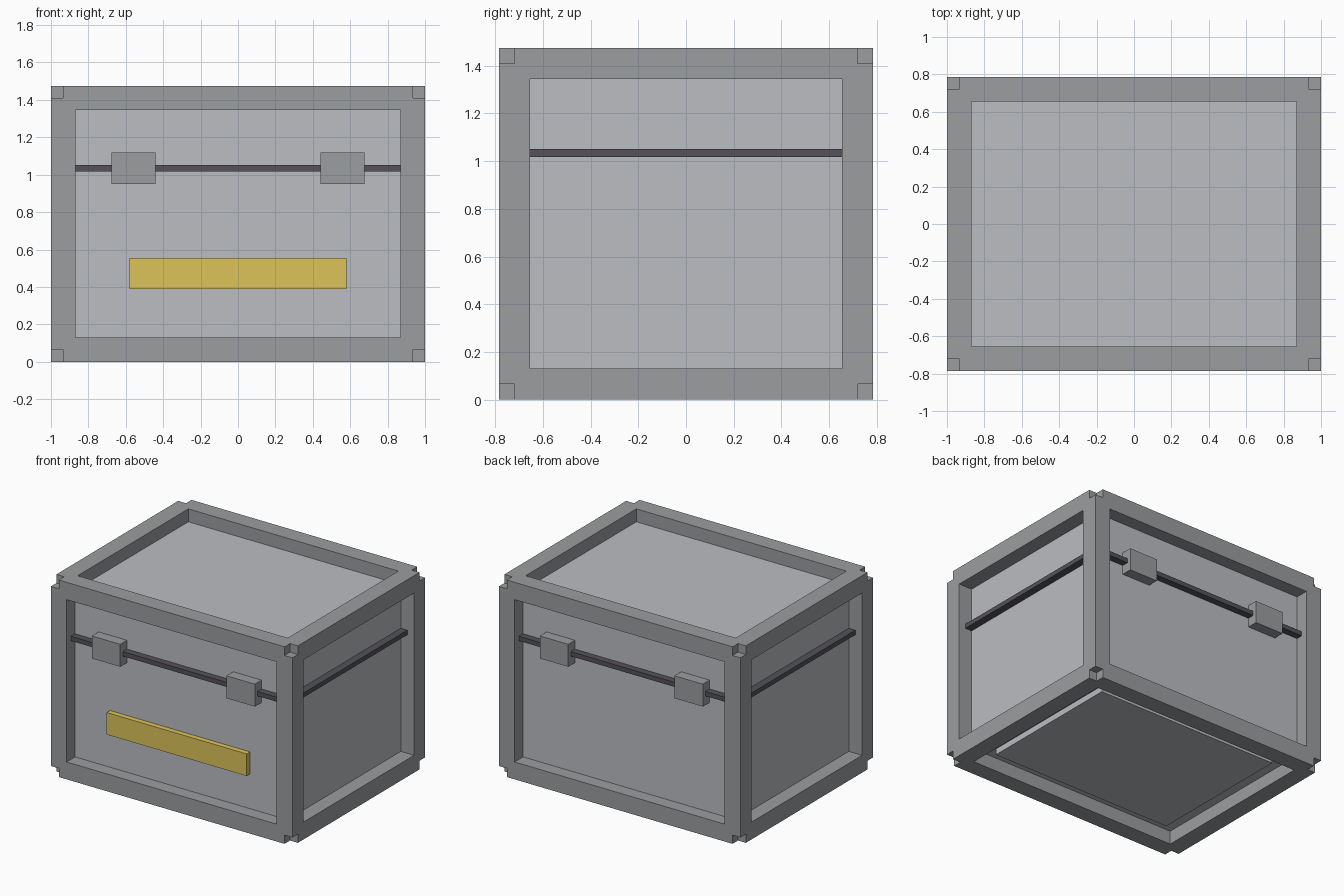
import bpy, bmesh
from itertools import product
from mathutils import Vector

if "Cube" in bpy.data.objects:
    bpy.data.objects.remove(bpy.data.objects["Cube"])

X, Y, H = 1.0, 0.785, 1.475     # outer half-width, half-depth, height
T = 0.13                        # frame beam thickness


def material(name, color):
    m = bpy.data.materials.new(name)
    m.diffuse_color = (*color, 1)
    m.use_nodes = True
    m.node_tree.nodes["Principled BSDF"].inputs["Base Color"].default_value = m.diffuse_color
    return m


def boxes(name, spans, mat=None):
    """One object made of boxes, each given as (low corner, high corner)."""
    bm = bmesh.new()
    for lo, hi in spans:
        lo, hi = Vector(lo), Vector(hi)
        verts = bmesh.ops.create_cube(bm, size=1)["verts"]
        bmesh.ops.scale(bm, vec=hi - lo, verts=verts)
        bmesh.ops.translate(bm, vec=(lo + hi) / 2, verts=verts)
    mesh = bpy.data.meshes.new(name)
    bm.to_mesh(mesh)
    bm.free()
    obj = bpy.data.objects.new(name, mesh)
    bpy.context.collection.objects.link(obj)
    if mat:
        mesh.materials.append(mat)
    return obj


dark = material("dark_seam", (0.09, 0.085, 0.1))
yellow = material("yellow_label", (0.72, 0.55, 0.1))
light = material("light_panel", (0.5, 0.51, 0.54))
frame_grey = material("frame_grey", (0.33, 0.34, 0.35))

# Frame: twelve beams, each ending half a beam short, leaving notched corners
half = Vector((X, Y, H / 2))
mid = Vector((0, 0, H / 2))
beams = []
for axis in range(3):
    a, b = [i for i in range(3) if i != axis]
    for sa, sb in product((-1, 1), repeat=2):
        centre, size = mid.copy(), Vector((T, T, T))
        centre[a] += sa * (half[a] - T / 2)
        centre[b] += sb * (half[b] - T / 2)
        size[axis] = 2 * half[axis] - T
        beams.append((centre - size / 2, centre + size / 2))
boxes("frame", beams, frame_grey)

# Recessed body and the raised plate under it
boxes("body", [((-0.89, -0.685, 0.1), (0.89, 0.685, 1.378))], light)
boxes("base_plate", [((-0.755, -0.56, 0.055), (0.755, 0.56, 0.12))], light)

# Dark lid seam running all round
boxes("lid_seam", [((-0.945, -0.735, 1.018), (0.945, 0.735, 1.052))], dark)

# Latches, two at the front and two at the back
latch = boxes("latches", [((0.44, -0.765, 0.95), (0.675, -0.67, 1.118))], frame_grey)
mirror = latch.modifiers.new("mirror", "MIRROR")
mirror.use_axis = (True, True, False)

# Front label plate
boxes("label_plate", [((-0.58, -0.725, 0.39), (0.58, -0.67, 0.555))], yellow)
